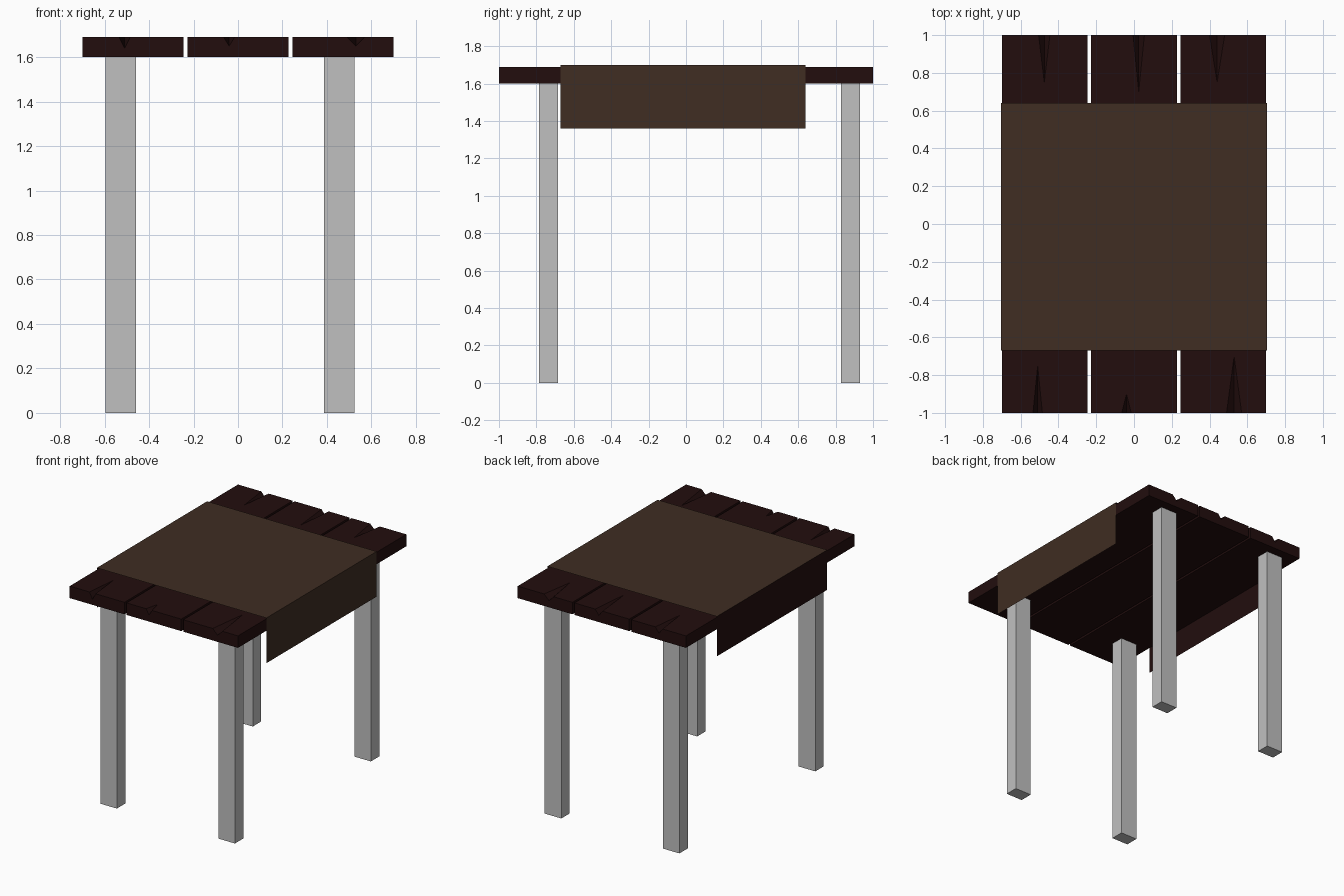
import bpy, bmesh

default = bpy.data.objects.get("Cube")
if default:
    bpy.data.objects.remove(default, do_unlink=True)


def material(name, rgb):
    m = bpy.data.materials.new(name)
    m.use_nodes = True
    m.diffuse_color = (*rgb, 1)
    m.node_tree.nodes["Principled BSDF"].inputs["Base Color"].default_value = (*rgb, 1)
    return m


WOOD = material("dark red wood", (0.016, 0.004, 0.004))
CLOTH = material("brown cloth", (0.05, 0.026, 0.016))
GREY = material("plain grey", (0.527, 0.527, 0.527))


def build(name, faces, *mats):
    """Make an object from polygons given as point lists, welding shared corners."""
    bm = bmesh.new()
    for pts in faces:
        bm.faces.new([bm.verts.new(p) for p in pts])
    bmesh.ops.remove_doubles(bm, verts=bm.verts, dist=0.0001)
    bmesh.ops.recalc_face_normals(bm, faces=bm.faces)
    me = bpy.data.meshes.new(name)
    bm.to_mesh(me)
    bm.free()
    for m in mats:
        me.materials.append(m)
    ob = bpy.data.objects.new(name, me)
    bpy.context.collection.objects.link(ob)
    return ob


LOW, HIGH = 1.6, 1.69


def plank(name, x0, x1, cracks):
    """Board with a tapering V-shaped split cut into the top at each end."""
    faces, outline = [], []
    for end, (cx, half, length, depth) in zip((-1, 1), cracks):
        corner_a, corner_b = (x0, end, HIGH), (x1, end, HIGH)
        lip_a, lip_b = (cx - half, end, HIGH), (cx + half, end, HIGH)
        tip, bottom = (cx, end * (1 - length), HIGH), (cx, end, HIGH - depth)
        edge = [corner_a, lip_a, tip, lip_b, corner_b]
        outline += edge if end < 0 else edge[::-1]
        faces += [[lip_a, tip, bottom], [bottom, tip, lip_b]]
        faces.append([(x0, end, LOW), (x1, end, LOW), corner_b, lip_b, bottom, lip_a, corner_a])
    faces.append(outline)
    faces.append([(x0, -1, LOW), (x0, 1, LOW), (x1, 1, LOW), (x1, -1, LOW)])
    for x in (x0, x1):
        faces.append([(x, -1, LOW), (x, 1, LOW), (x, 1, HIGH), (x, -1, HIGH)])
    return build(name, faces, WOOD)


# Tabletop boards: each crack is centre x, half width, length, depth
plank("right_plank", -0.7, -0.245, [(-0.51, 0.025, 0.25, 0.05), (-0.475, 0.03, 0.25, 0.04)])
plank("middle_plank", -0.228, 0.228, [(-0.04, 0.025, 0.1, 0.04), (0.025, 0.03, 0.3, 0.04)])
plank("left_plank", 0.245, 0.7, [(0.53, 0.04, 0.3, 0.04), (0.44, 0.04, 0.25, 0.04)])

# Table runner: one thin sheet folded over both long sides
profile = [(-0.705, 1.4), (-0.705, 1.7), (0.705, 1.7), (0.705, 1.36)]
Y0, Y1 = -0.67, 0.64
strips = [[(ax, Y0, az), (bx, Y0, bz), (bx, Y1, bz), (ax, Y1, az)]
          for (ax, az), (bx, bz) in zip(profile, profile[1:])]
runner = build("table_runner", strips, CLOTH, WOOD)
for p in runner.data.polygons:
    p.material_index = 1 if p.center.x < -0.5 else 0
if max(runner.data.polygons, key=lambda p: p.area).normal.z < 0:
    runner.data.flip_normals()

# Legs
for side, x in (("right", -0.527), ("left", 0.455)):
    for end, y in (("front", -0.735), ("back", 0.88)):
        bpy.ops.mesh.primitive_cube_add(size=1, location=(x, y, LOW / 2))
        leg = bpy.context.object
        leg.name = f"{end}_{side}_leg"
        leg.scale = (0.138, 0.1, LOW)
        leg.data.materials.append(GREY)
